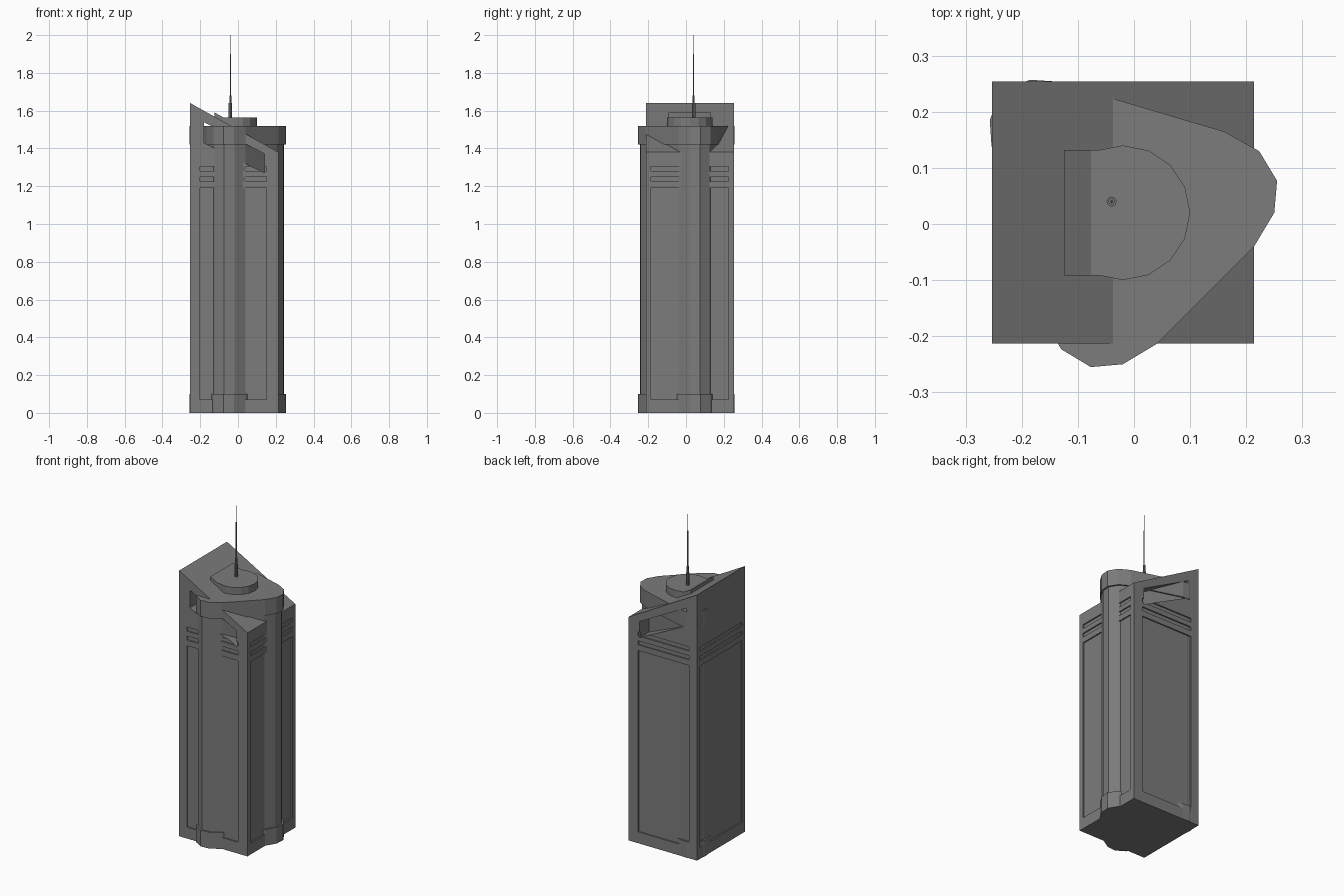
import bpy, bmesh
from math import cos, sin, tau
from mathutils import Vector

default = bpy.data.objects.get("Cube")
if default:
    bpy.data.objects.remove(default, do_unlink=True)

grey = bpy.data.materials.new("concrete grey")
grey.use_nodes = True
colour = (0.2, 0.2, 0.2, 1)
grey.diffuse_color = colour
grey.node_tree.nodes["Principled BSDF"].inputs["Base Color"].default_value = colour


def prism(name, outline, direction):
    """Extrude a closed 3D outline along a direction."""
    bm = bmesh.new()
    face = bm.faces.new([bm.verts.new(p) for p in outline])
    new = bmesh.ops.extrude_face_region(bm, geom=[face])["geom"]
    bmesh.ops.translate(bm, vec=Vector(direction),
                        verts=[v for v in new if isinstance(v, bmesh.types.BMVert)])
    bmesh.ops.recalc_face_normals(bm, faces=bm.faces)
    mesh = bpy.data.meshes.new(name)
    bm.to_mesh(mesh)
    bm.free()
    mesh.materials.append(grey)
    obj = bpy.data.objects.new(name, mesh)
    bpy.context.collection.objects.link(obj)
    return obj


def upright(name, plan, bottom, top):
    return prism(name, [(x, y, bottom) for x, y in plan], (0, 0, top - bottom))


def side_profile(name, profile, y0, y1):
    return prism(name, [(x, y0, z) for x, z in profile], (0, y1 - y0, 0))


def ring(cx, cy, radius, sides):
    return [(cx + radius * cos(tau * i / sides), cy + radius * sin(tau * i / sides))
            for i in range(sides)]


def block(x0, x1, y0, y1, z0, z1):
    return upright("cutter", [(x0, y0), (x1, y0), (x1, y1), (x0, y1)], z0, z1)


def cut(target, cutter):
    cutter.hide_render = True
    mod = target.modifiers.new("cut", "BOOLEAN")
    mod.operation = "DIFFERENCE"
    mod.solver = "EXACT"
    mod.object = cutter
    bpy.context.view_layer.objects.active = target
    bpy.ops.object.modifier_apply(modifier=mod.name)
    bpy.data.objects.remove(cutter, do_unlink=True)


X0, X1, Y0, Y1 = -0.253, 0.214, -0.213, 0.254


def roof(x):
    return 1.64 - 0.557 * (x - X0)


# Square tower with a sloping roof
tower = side_profile("square_tower", [(X0, 0), (X1, 0), (X1, roof(X1)), (X0, roof(X0))], Y0, Y1)

# Slanted opening from front to back, parallel to the roof
left, right = -0.18, 0.14
cut(tower, side_profile("cutter", [(left, roof(left) - 0.17), (right, roof(right) - 0.15),
                                   (right, roof(right) - 0.05), (left, roof(left) - 0.06)],
                        Y0 - 0.1, Y1 + 0.1))

# Shallow wall panels with two narrow bands above
depth = 0.008
for z0, z1 in ((0.07, 1.19), (1.225, 1.25), (1.28, 1.305)):
    for y in (Y0, Y1):
        cut(tower, block(-0.2, 0.15, y - depth, y + depth, z0, z1))
    for x in (X0, X1):
        cut(tower, block(x - depth, x + depth, -0.185, 0.225, z0, z1))

# Rounded three-cornered core, mirrored across the diagonal
half = [(0.214, -0.04), (0.25, 0.02), (0.255, 0.077), (0.223, 0.13), (0.16, 0.165),
        (-0.14, 0.254), (-0.185, 0.257), (-0.23, 0.24)]
plan = half + [(-y, -x) for x, y in reversed(half)]
shaft = [(x * 0.96, y * 0.96) for x, y in plan]
upright("core_shaft", shaft, 0.001, 1.45)
upright("core_base", plan, 0, 0.1)
upright("core_crown", plan, 1.42, 1.52)

# Round roof drum with a ramp running up the slope
upright("roof_drum", ring(-0.02, 0.02, 0.12, 16), 1.5, 1.564)
side_profile("roof_ramp", [(-0.125, 1.52), (-0.125, roof(-0.125) + 0.022),
                           (-0.077, 1.564), (-0.05, 1.564), (-0.05, 1.52)], -0.092, 0.132)

# Stepped antenna
for name, radius, z0, z1 in (("antenna_base", 0.009, 1.55, 1.64),
                             ("antenna_collar", 0.006, 1.64, 1.68),
                             ("antenna_mast", 0.003, 1.68, 1.9),
                             ("antenna_tip", 0.0015, 1.9, 2.0)):
    upright(name, ring(-0.04, 0.04, radius, 8), z0, z1)
